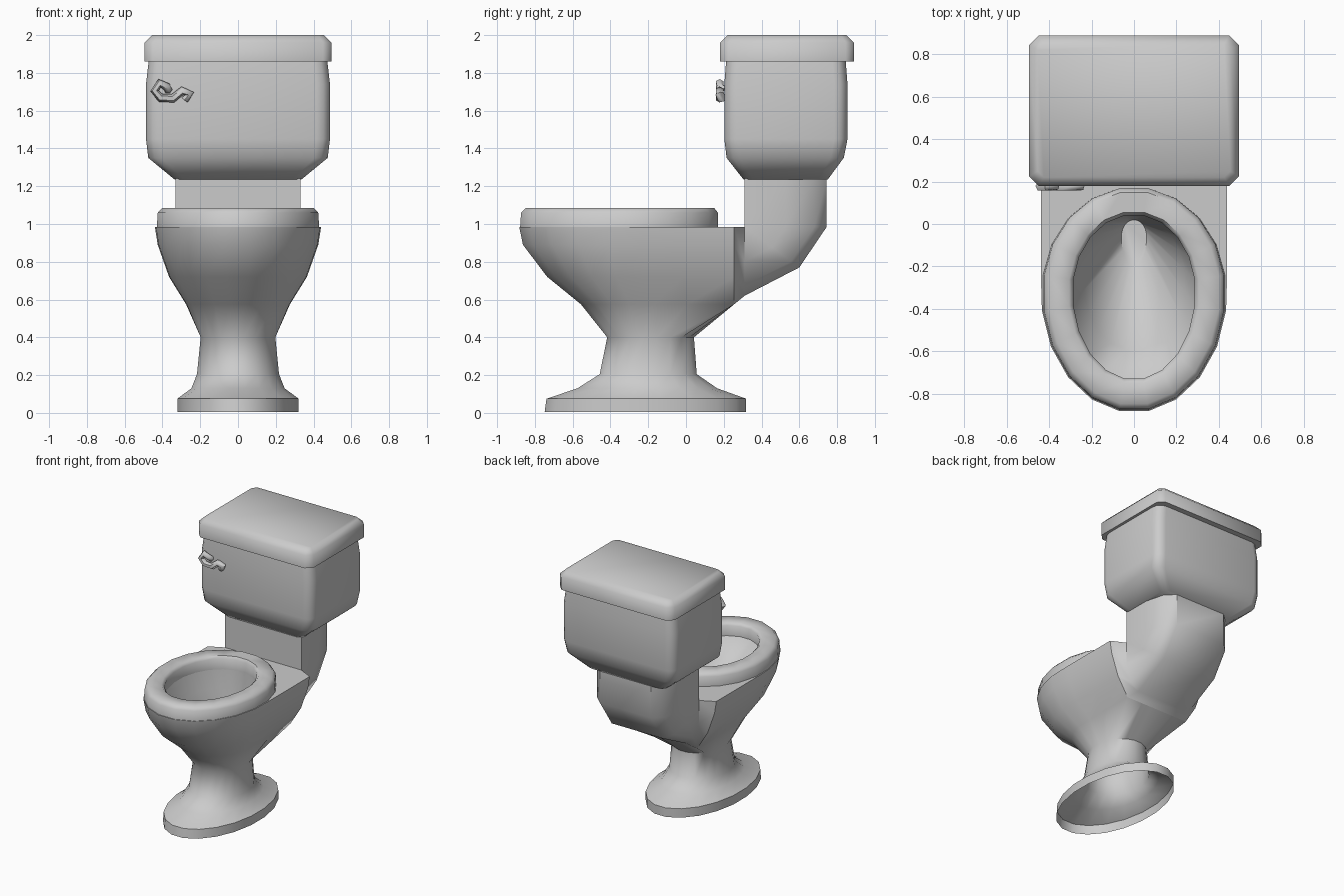
import bpy, bmesh, math
from mathutils import Vector

cube = bpy.data.objects.get("Cube")
if cube:
    bpy.data.objects.remove(cube, do_unlink=True)

porcelain = bpy.data.materials.new("porcelain_grey")
porcelain.use_nodes = True
GREY = (0.6, 0.6, 0.6, 1)
porcelain.diffuse_color = GREY
porcelain.node_tree.nodes["Principled BSDF"].inputs["Base Color"].default_value = GREY


def finish(obj, angle):
    obj.data.materials.append(porcelain)
    bpy.ops.object.select_all(action="DESELECT")
    obj.select_set(True)
    bpy.context.view_layer.objects.active = obj
    bpy.ops.object.shade_smooth_by_angle(angle=math.radians(angle))


def loft(name, rings, cap_start=True, cap_end=True, angle=50):
    """Skin a list of equal-length closed rings."""
    bm = bmesh.new()
    loops = [[bm.verts.new(p) for p in ring] for ring in rings]
    n = len(loops[0])
    for a, b in zip(loops, loops[1:]):
        for i in range(n):
            j = (i + 1) % n
            bm.faces.new((a[i], a[j], b[j], b[i]))
    if cap_start:
        bm.faces.new(loops[0][::-1])
    if cap_end:
        bm.faces.new(loops[-1])
    bmesh.ops.remove_doubles(bm, verts=bm.verts, dist=0.0005)
    bmesh.ops.recalc_face_normals(bm, faces=bm.faces)
    mesh = bpy.data.meshes.new(name)
    bm.to_mesh(mesh)
    bm.free()
    obj = bpy.data.objects.new(name, mesh)
    bpy.context.collection.objects.link(obj)
    finish(obj, angle)
    return obj


def egg(z, front, back, half, mid, square=0.0, n=20):
    """Egg outline whose rear half can be squared off."""
    ring = []
    for i in range(n):
        a = 2 * math.pi * (i + 0.5) / n
        c, s = math.cos(a), math.sin(a)
        k = 1.0
        if s > 0:
            k += square * (1 / max(abs(c), s) - 1)
        ring.append((half * c * k, mid + s * k * (back - mid if s > 0 else mid - front), z))
    return ring


def rounded_box(z, hx, y0, y1, r, steps):
    """Horizontal rectangle with rounded corners."""
    ring = []
    for q, (sx, y) in enumerate([(1, y1 - r), (-1, y1 - r), (-1, y0 + r), (1, y0 + r)]):
        for k in range(steps + 1):
            a = math.pi / 2 * (q + k / steps)
            ring.append((sx * (hx - r) + r * math.cos(a), y + r * math.sin(a), z))
    return ring


# Foot, stem and outer bowl, then the shelf and the hollow inside
body = [
    egg(0.005, -0.755, 0.325, 0.325, -0.21),
    egg(0.075, -0.745, 0.325, 0.325, -0.21),
    egg(0.13, -0.58, 0.17, 0.25, -0.2),
    egg(0.205, -0.46, 0.06, 0.22, -0.2),
    egg(0.4, -0.42, 0.045, 0.2, -0.19),
    egg(0.575, -0.56, 0.255, 0.275, -0.25, 1),
    egg(0.72, -0.74, 0.255, 0.365, -0.3, 1),
    egg(0.89, -0.87, 0.255, 0.425, -0.32, 1),
    egg(0.985, -0.89, 0.255, 0.44, -0.32, 1),
    egg(0.985, -0.735, 0.045, 0.29, -0.32),
    egg(0.85, -0.6, 0.04, 0.24, -0.26),
    egg(0.55, -0.2, 0.02, 0.06, -0.06),
]
loft("bowl", body, cap_start=False)

# Seat ring
seat = [
    egg(0.985, -0.885, 0.175, 0.435, -0.32),
    egg(1.06, -0.88, 0.175, 0.43, -0.32),
    egg(1.085, -0.855, 0.155, 0.405, -0.32),
    egg(1.085, -0.755, 0.06, 0.31, -0.32),
    egg(1.065, -0.735, 0.045, 0.29, -0.32),
    egg(0.98, -0.735, 0.045, 0.29, -0.32),
]
loft("seat", seat, cap_start=False, cap_end=False)

# Elbow neck that carries the tank, with a flared collar at the bowl
U_SHAPE = [(0.33, 0), (0.33, 0.5), (0.29, 0.85), (0.22, 1)]


def mirror_half(half):
    return half + [(-x, y, z) for x, y, z in reversed(half)]


def elbow(inner, outer):
    a, b = Vector(inner), Vector(outer)
    return mirror_half([(x, *a.lerp(b, t)) for x, t in U_SHAPE])


collar = mirror_half([(0.44, 0.255, 0.985), (0.425, 0.255, 0.89),
                      (0.365, 0.255, 0.72), (0.275, 0.255, 0.575)])
neck = [collar,
        elbow((0.31, 0.985), (0.31, 0.62)),
        elbow((0.31, 0.985), (0.6, 0.77)),
        elbow((0.31, 0.985), (0.745, 0.985)),
        elbow((0.31, 1.24), (0.745, 1.24))]
loft("neck", neck, angle=40)

# Tank and lid
tank = [
    rounded_box(1.235, 0.335, 0.305, 0.75, 0.05, 3),
    rounded_box(1.35, 0.475, 0.215, 0.835, 0.07, 3),
    rounded_box(1.45, 0.487, 0.203, 0.855, 0.07, 3),
    rounded_box(1.74, 0.487, 0.203, 0.855, 0.07, 3),
    rounded_box(1.87, 0.472, 0.213, 0.845, 0.07, 3),
]
loft("tank", tank, angle=60)
lid = [
    rounded_box(1.86, 0.495, 0.18, 0.89, 0.045, 1),
    rounded_box(1.96, 0.495, 0.18, 0.89, 0.045, 1),
    rounded_box(2.0, 0.455, 0.22, 0.85, 0.03, 1),
]
loft("tank_lid", lid, angle=60)

# Flush handle: a bent tube on the tank front
path = [(-0.37, 0.2, 1.71), (-0.375, 0.178, 1.725), (-0.415, 0.178, 1.745),
        (-0.442, 0.178, 1.705), (-0.41, 0.178, 1.668), (-0.345, 0.178, 1.665),
        (-0.295, 0.178, 1.705), (-0.255, 0.178, 1.69), (-0.28, 0.19, 1.66)]
curve = bpy.data.curves.new("flush_handle", "CURVE")
curve.dimensions = "3D"
curve.bevel_depth = 0.023
curve.bevel_resolution = 1
curve.use_fill_caps = True
spline = curve.splines.new("POLY")
spline.points.add(len(path) - 1)
for point, co in zip(spline.points, path):
    point.co = (*co, 1)
handle = bpy.data.objects.new("flush_handle", curve)
bpy.context.collection.objects.link(handle)
bpy.context.view_layer.objects.active = handle
bpy.ops.object.select_all(action="DESELECT")
handle.select_set(True)
bpy.ops.object.convert(target="MESH")
finish(bpy.context.view_layer.objects.active, 60)
